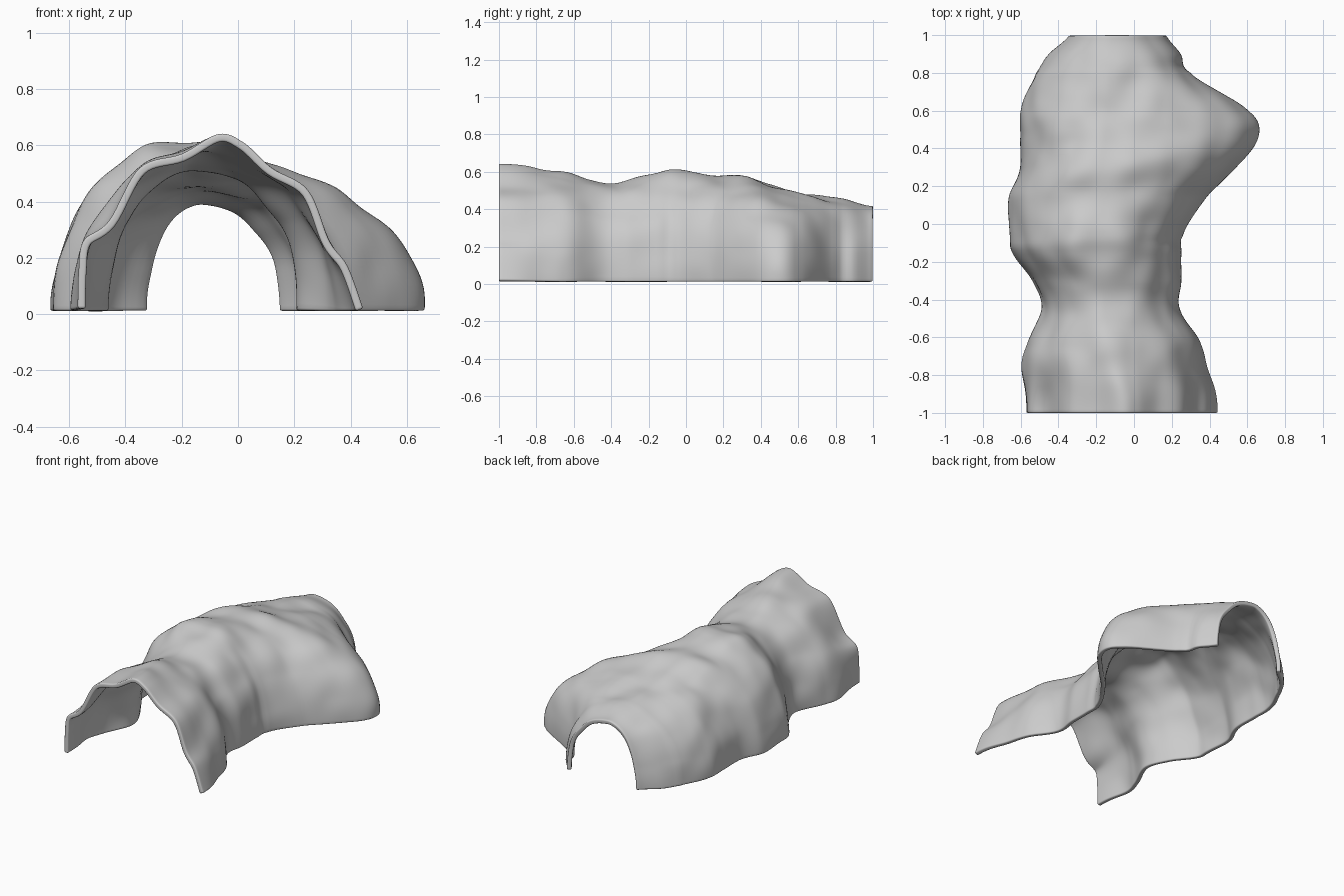
import bpy, bmesh, math
from mathutils import Vector, noise

if "Cube" in bpy.data.objects:
    bpy.data.objects.remove(bpy.data.objects["Cube"])

# Stations along the tunnel: y, left x, ridge x, right x, height, left/right roundness
STATIONS = [
    (-1.00, -.57, -.07, .43, .64, 1.8, 1.5),
    (-.80, -.61, -.12, .38, .60, 1.9, 1.8),
    (-.64, -.57, -.13, .355, .59, 1.9, 2.0),
    (-.45, -.49, -.15, .24, .54, 2.0, 2.3),
    (-.30, -.54, -.17, .245, .55, 2.0, 2.3),
    (-.15, -.645, -.20, .25, .60, 2.0, 2.2),
    (-.06, -.655, -.20, .26, .62, 2.0, 2.1),
    (.15, -.66, -.18, .385, .575, 2.1, 2.1),
    (.30, -.60, -.15, .54, .575, 2.1, 2.1),
    (.46, -.60, -.13, .66, .53, 2.1, 2.1),
    (.60, -.60, -.13, .60, .485, 2.1, 2.2),
    (.80, -.52, -.13, .30, .455, 2.1, 2.4),
    (.90, -.45, -.12, .245, .43, 2.1, 2.3),
    (1.00, -.34, -.12, .17, .415, 2.0, 2.2),
]
# Rippled outline of the front mouth, ridge in the middle
MOUTH = [(-.57, .02), (-.567, .15), (-.55, .26), (-.46, .33), (-.35, .52), (-.20, .57), (-.07, .64),
         (.02, .61), (.12, .52), (.25, .44), (.325, .26), (.39, .17), (.445, .02)]
ROWS, COLS = 100, 96


def spline(pts, s):
    """Catmull-Rom through tuples, s measured in point indices."""
    i = min(int(s), len(pts) - 2)
    f = s - i
    p = [pts[max(0, min(len(pts) - 1, i + k))] for k in (-1, 0, 1, 2)]
    return [.5 * (2 * b + (c - a) * f + (2 * a - 5 * b + 4 * c - d) * f * f
                  + (3 * b - a - 3 * c + d) * f ** 3) for a, b, c, d in zip(*p)]


def station(y):
    for i in range(len(STATIONS) - 1):
        y0, y1 = STATIONS[i][0], STATIONS[i + 1][0]
        if y <= y1:
            break
    return spline([s[1:] for s in STATIONS], i + (y - y0) / (y1 - y0))


def arch_point(y, t):
    xl, xp, xr, h, nl, nr = station(y)
    a = math.pi * t
    n, side = (nl, xl) if t < .5 else (nr, xr)
    x = xp + (side - xp) * abs(math.cos(a)) ** (2 / n)
    z = .012 + (h - .012) * max(0, math.sin(a)) ** (2 / n)
    # Ease the mouth outline into the tunnel
    w = max(0, 1 - (y + 1) / .36)
    w = w * w * (3 - 2 * w)
    mx, mz = spline(MOUTH, t * (len(MOUTH) - 1))
    x, z = x + (mx - x) * w, z + (mz - z) * w
    # Broad lumpy rock relief, calmer at the foot
    q = Vector((x, y, z))
    d = .022 * noise.noise(q * 6 + Vector((3, 7, 1))) * (1 - w)
    d *= .4 + .6 * math.sin(a)
    x -= d * math.cos(a)
    z += d * math.sin(a)
    return x, y, z


# Rock tunnel skin
bm = bmesh.new()
grid = []
for r in range(ROWS + 1):
    y = -1 + 2 * r / ROWS
    grid.append([bm.verts.new(arch_point(y, c / COLS)) for c in range(COLS + 1)])
for r in range(ROWS):
    for c in range(COLS):
        bm.faces.new((grid[r][c], grid[r][c + 1], grid[r + 1][c + 1], grid[r + 1][c]))
bm.normal_update()
# Make the faces point outward so the shell thickens inward
if sum(f.normal.z for f in bm.faces) < 0:
    bmesh.ops.reverse_faces(bm, faces=bm.faces[:])
mesh = bpy.data.meshes.new("cave_tunnel")
bm.to_mesh(mesh)
bm.free()
tunnel = bpy.data.objects.new("cave_tunnel", mesh)
bpy.context.collection.objects.link(tunnel)

# Thin wall with softened rims
shell = tunnel.modifiers.new("wall", 'SOLIDIFY')
shell.thickness = .028
shell.offset = -1
rim = tunnel.modifiers.new("rim", 'BEVEL')
rim.width = .008
rim.segments = 3
rim.limit_method = 'ANGLE'
rim.angle_limit = math.radians(60)

bpy.context.view_layer.objects.active = tunnel
tunnel.select_set(True)
bpy.ops.object.shade_smooth_by_angle(angle=math.radians(50))
